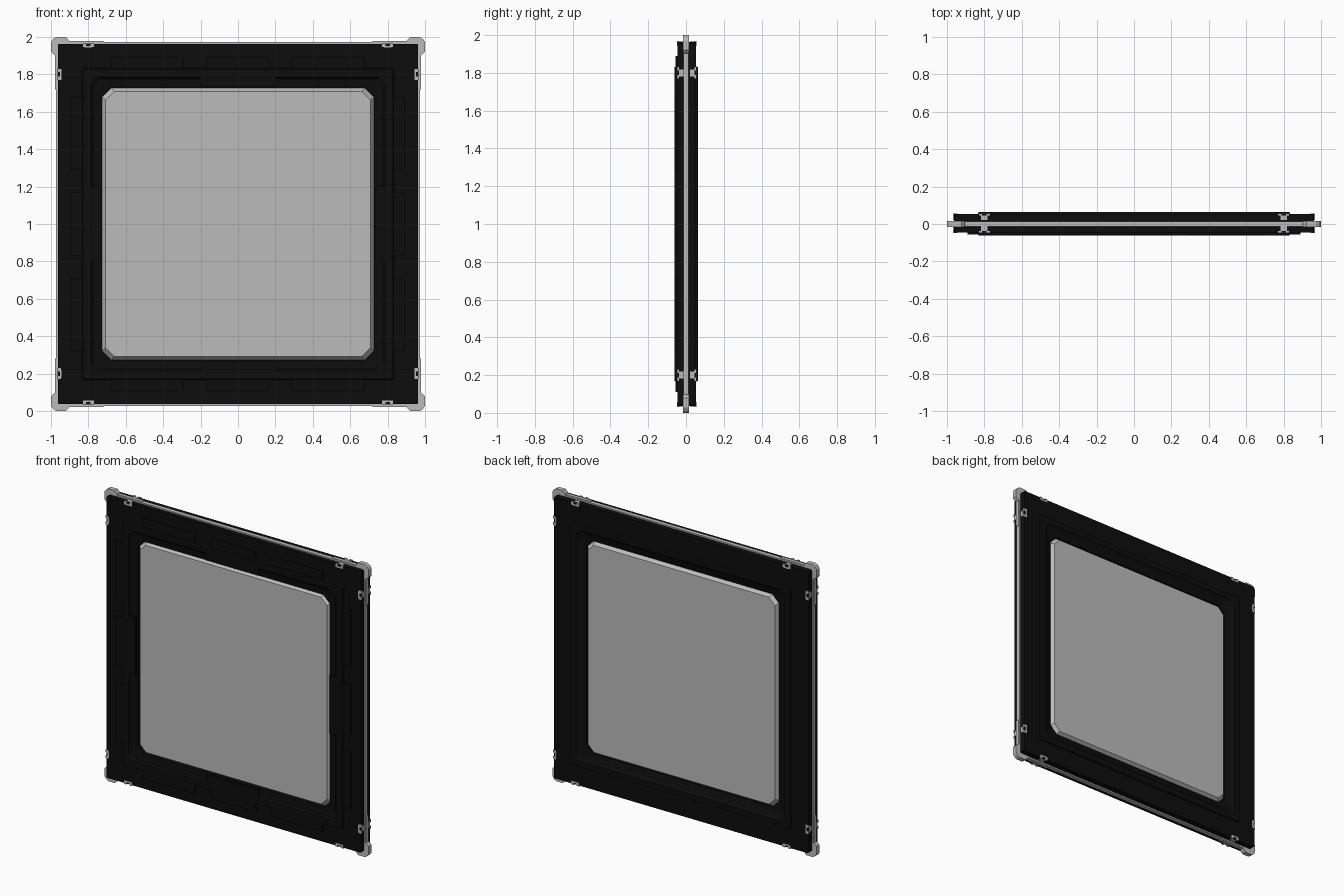
import bpy, bmesh, math
from mathutils import Matrix, Vector

if "Cube" in bpy.data.objects:
    bpy.data.objects.remove(bpy.data.objects["Cube"])


def material(name, v):
    m = bpy.data.materials.new(name)
    m.diffuse_color = (v, v, v, 1)
    m.use_nodes = True
    m.node_tree.nodes["Principled BSDF"].inputs["Base Color"].default_value = m.diffuse_color
    return m


BLACK = material("black", 0.004)
GREY = material("light grey", 0.5)
MID = Matrix.Translation((0, 0, 1))


def finish(name, bm, mat):
    bmesh.ops.recalc_face_normals(bm, faces=bm.faces)
    me = bpy.data.meshes.new(name)
    bm.to_mesh(me)
    bm.free()
    me.materials.append(mat)
    ob = bpy.data.objects.new(name, me)
    bpy.context.collection.objects.link(ob)
    return ob


def loft(name, rings, mat, closed):
    """Join chamfered squares (half size, chamfer, y); closed makes a hollow frame."""
    bm = bmesh.new()
    loops = []
    for h, c, y in rings:
        pts = [(h, h - c), (h - c, h), (c - h, h), (-h, h - c),
               (-h, c - h), (c - h, -h), (h - c, -h), (h, c - h)]
        loops.append([bm.verts.new((x, y, z + 1)) for x, z in pts])
    n = len(loops)
    for i in range(n if closed else n - 1):
        a, b = loops[i], loops[(i + 1) % n]
        for j in range(8):
            k = (j + 1) % 8
            bm.faces.new((a[j], a[k], b[k], b[j]))
    if not closed:
        bm.faces.new(loops[0])
        bm.faces.new(loops[-1])
    return finish(name, bm, mat)


def side_boxes(name, boxes, mat):
    """Boxes (u0, u1, v0, v1, y0, y1) repeated on all four sides; v points outward."""
    bm = bmesh.new()
    for k in range(4):
        turn = MID @ Matrix.Rotation(k * math.pi / 2, 4, 'Y')
        for u0, u1, v0, v1, y0, y1 in boxes:
            m = Matrix.Translation(((u0 + u1) / 2, (y0 + y1) / 2, (v0 + v1) / 2))
            s = Matrix.Diagonal((u1 - u0, y1 - y0, v1 - v0, 1))
            bmesh.ops.create_cube(bm, size=1, matrix=turn @ m @ s)
    return finish(name, bm, mat)


# Central plate edge and raised pane, bevelled on both faces
loft("core_plate", [(.972, .02, -.014), (.972, .02, .014)], GREY, False)
loft("pane", [(.708, .045, -.05), (.727, .05, -.022), (.727, .05, .022),
              (.708, .045, .05)], GREY, False)

# Front and back frames
loft("front_frame", [(.963, .005, -.013), (.963, .005, -.045), (.835, .01, -.045),
                     (.83, .01, -.062), (.785, .03, -.062), (.775, .035, -.052),
                     (.728, .05, -.045), (.728, .05, -.013)], BLACK, True)
loft("back_frame", [(.963, .005, .013), (.963, .005, .053), (.835, .01, .053),
                    (.83, .01, .063), (.79, .03, .063), (.775, .035, .05),
                    (.728, .05, .035), (.728, .05, .013)], BLACK, True)

# Raised pads on the front border and lips beside the pane
side_boxes("front_pads", [(-.68, -.29, .825, .89, -.056, -.04),
                          (-.17, .17, .825, .89, -.056, -.04),
                          (.29, .68, .825, .89, -.056, -.04),
                          (-.2, .2, .735, .79, -.062, -.04)], BLACK)

# Clips near the ends of every side, on both faces
clips = []
for u in (-.8, .8):
    for s, off in ((-1, 0), (1, .008)):
        for u0, u1, v0, v1, a, b in ((-.03, -.012, .945, .968, .038, .048),
                                     (.012, .03, .945, .968, .038, .048),
                                     (-.02, .02, .943, .953, .038, .048),
                                     (-.018, .018, .94, .967, .014, .038)):
            y = sorted((s * (a + off), s * (b + off)))
            clips.append((u + u0, u + u1, v0, v1, y[0], y[1]))
side_boxes("clips", clips, GREY)

# Thin edge strips leading to the corners
side_boxes("edge_strips", [(-.92, -.72, .95, .978, -.012, .012),
                           (.72, .92, .95, .978, -.012, .012)], GREY)

# Projecting corner lugs
profile = [(.9, .9), (.97, .9), (.988, .908), (1, .922), (1, .972), (.99, .988),
           (.972, 1), (.922, 1), (.908, .988), (.9, .97)]
bm = bmesh.new()
for k in range(4):
    turn = MID @ Matrix.Rotation(k * math.pi / 2, 4, 'Y')
    f = bm.faces.new([bm.verts.new(turn @ Vector((x, -.016, z))) for x, z in profile])
    ext = bmesh.ops.extrude_face_region(bm, geom=[f])["geom"]
    bmesh.ops.translate(bm, vec=(0, .032, 0),
                        verts=[g for g in ext if isinstance(g, bmesh.types.BMVert)])
finish("corner_lugs", bm, GREY)
